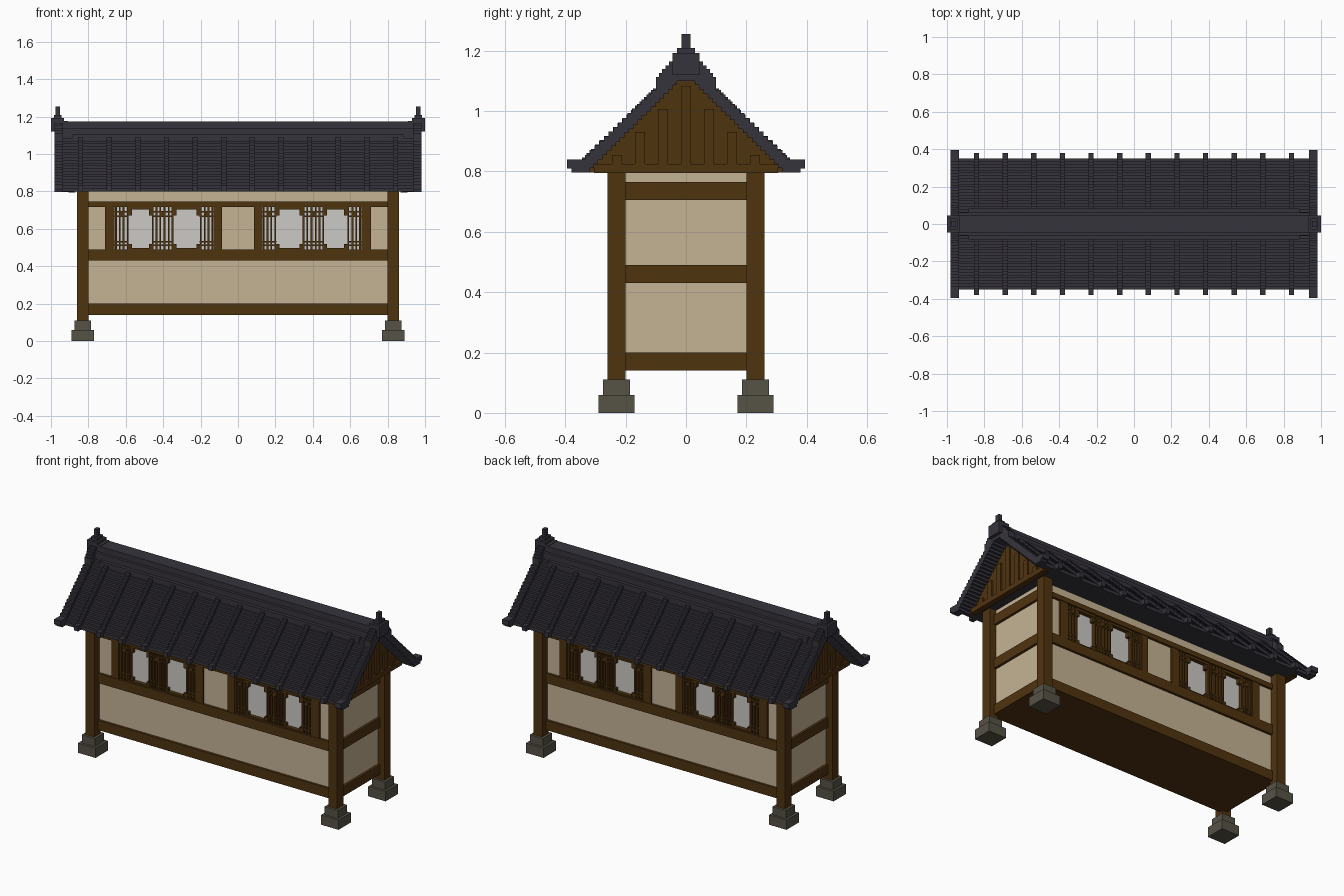
import bpy, bmesh

if "Cube" in bpy.data.objects:
    bpy.data.objects.remove(bpy.data.objects["Cube"])


def material(name, r, g, b):
    m = bpy.data.materials.new(name)
    m.diffuse_color = (r, g, b, 1)
    m.use_nodes = True
    m.node_tree.nodes["Principled BSDF"].inputs["Base Color"].default_value = m.diffuse_color
    return m


TILE = material("dark roof tile", .037, .034, .045)
WOOD = material("brown timber", .078, .033, .0048)
PLASTER = material("cream plaster", .56, .45, .30)
STONE = material("grey stone", .094, .085, .062)
PAPER = material("white paper", .60, .585, .56)


def finish(name, bm, mat):
    bmesh.ops.recalc_face_normals(bm, faces=bm.faces)
    me = bpy.data.meshes.new(name)
    bm.to_mesh(me)
    bm.free()
    me.materials.append(mat)
    ob = bpy.data.objects.new(name, me)
    bpy.context.collection.objects.link(ob)
    return ob


def boxes(name, mat, items, mx=False, my=False):
    """Boxes (x0, x1, y0, y1, z0, z1), optionally repeated across x and y."""
    bm = bmesh.new()
    for x0, x1, y0, y1, z0, z1 in items:
        for sx in ((1, -1) if mx else (1,)):
            for sy in ((1, -1) if my else (1,)):
                vs = bmesh.ops.create_cube(bm, size=1)["verts"]
                for v in vs:
                    v.co.x = sx * ((x0 + x1) / 2 + v.co.x * (x1 - x0))
                    v.co.y = sy * ((y0 + y1) / 2 + v.co.y * (y1 - y0))
                    v.co.z = (z0 + z1) / 2 + v.co.z * (z1 - z0)
    return finish(name, bm, mat)


def prisms(name, mat, profile, spans, my=False):
    """Extrude a (y, z) profile over each x span."""
    bm = bmesh.new()
    for x0, x1 in spans:
        for sy in ((1, -1) if my else (1,)):
            a = [bm.verts.new((x0, sy * y, z)) for y, z in profile]
            b = [bm.verts.new((x1, sy * y, z)) for y, z in profile]
            bm.faces.new(a)
            bm.faces.new(b[::-1])
            for i in range(len(a)):
                j = (i + 1) % len(a)
                bm.faces.new((a[i], a[j], b[j], b[i]))
    return finish(name, bm, mat)


def stairs(y0, z0, y1, z1, n):
    """Stepped line: rise, then tread, n times."""
    pts = [(y0, z0)]
    for i in range(n):
        y, z = y0 + (y1 - y0) * i / n, z0 + (z1 - z0) * (i + 1) / n
        pts += [(y, z), (y0 + (y1 - y0) * (i + 1) / n, z)]
    return pts


def mirrored(half):
    return half + [(-y, z) for y, z in reversed(half) if y > 1e-6]


# Footing stones and corner posts
boxes("footing_stones", STONE, [(.77, .89, .17, .29, 0, .06),
                                (.785, .875, .185, .275, .06, .11)], True, True)
boxes("corner_posts", WOOD, [(.80, .86, .20, .26, .11, .80)], True, True)

# Plaster walls: core, long panels, end panels
boxes("wall_core", PLASTER, [(-.81, .81, -.188, .188, .15, .80)])
boxes("long_wall_panels", PLASTER, [
    (-.81, .81, .18, .21, .15, .48), (-.81, .81, .18, .21, .73, .80),
    (-.81, -.70, .18, .21, .48, .73), (.70, .81, .18, .21, .48, .73),
    (-.09, .09, .18, .21, .48, .73)], my=True)
boxes("end_wall_panels", PLASTER, [(.80, .815, -.205, .205, .15, .80)], mx=True)
boxes("floor", WOOD, [(-.82, .82, -.22, .22, .14, .152)])

# Horizontal beams and window uprights
boxes("long_beams", WOOD, [(-.81, .81, .19, .225, a, b) for a, b in
                           ((.14, .20), (.43, .49), (.717, .747))], my=True)
boxes("end_beams", WOOD, [(.80, .83, -.21, .21, a, b) for a, b in
                          ((.14, .20), (.43, .49), (.705, .765))], mx=True)
boxes("window_uprights", WOOD, [(.085, .13, .18, .222, .48, .725),
                                (.66, .71, .18, .222, .48, .725)], True, True)

# Windows: paper sheets behind a lattice grouped around two clear panes
boxes("window_paper", PAPER, [(.13, .66, .187, .194, .49, .717)], True, True)
bars = []
for x in (.137, .158, .178, .199, .350, .371, .393, .415, .436, .456, .590, .612, .632, .652):
    bars.append((x - .0045, x + .0045, .19, .217, .49, .717))
for x0, x1 in ((.13, .205), (.345, .46), (.585, .66)):
    for z in (.512, .532, .668, .692):
        bars.append((x0, x1, .19, .214, z - .004, z + .004))
for x0, x1 in ((.20, .35), (.455, .59)):
    bars.append((x0, x1, .19, .217, .703, .717))
    bars.append((x0, x1, .19, .217, .49, .499))
    for a, b in ((x0, x0 + .022), (x1 - .022, x1)):
        bars += [(a, b, .19, .214, .672, .705), (a, b, .19, .214, .498, .518)]
# small square knots at the top of each lattice group
for x in (.168, .404, .622):
    bars.append((x - .011, x + .011, .19, .220, .669, .691))
boxes("window_lattice", WOOD, bars, True, True)

# Main roof: solid stepped body, open stepped shell over the gable ends
outer = [(.35, .80)] + stairs(.35, .805, .05, 1.10, 20)[1:] + [(.045, 1.10), (.045, 1.175)]
prisms("roof_body", TILE, mirrored(outer), [(-.885, .885)])
inner = stairs(.32, .797, 0, 1.115, 22)
shell = [(-y, z) for y, z in reversed(outer)]
shell = outer + shell + [(-y, z) for y, z in inner] + inner[::-1][1:]
prisms("roof_verges", TILE, shell, [(-.98, -.885), (.885, .98)])

# Raised tile rolls running down the slope
roll = [(.38, .80), (.38, .832)] + stairs(.345, .832, .08, 1.09, 18) + [(.07, 1.06), (.33, .80)]
centres = [s * (.0765 + .153 * i) for i in range(6) for s in (1, -1)]
prisms("tile_rolls", TILE, roll, [(c - .014, c + .014) for c in centres], True)
end_roll = [(.38, .797), (.38, .81), (.395, .81), (.395, .84)] \
    + stairs(.335, .84, .10, 1.07, 15) + [(.10, 1.113)] \
    + stairs(.09, 1.113, .045, 1.165, 4) + [(.045, 1.09), (.318, .812), (.318, .797)]
prisms("verge_rolls", TILE, end_roll, [(-.98, -.935), (.935, .98)], True)

# Ridge courses and end finials
boxes("ridge", TILE, [(-.98, .98, -.083, .083, 1.065, 1.105),
                      (-.98, .98, -.062, .062, 1.10, 1.14)][1:])
boxes("ridge_base", TILE, [(-.885, .885, -.083, .083, 1.065, 1.105)])
boxes("ridge_finials", TILE, [(.91, 1.0, -.045, .045, 1.12, 1.178),
                              (.93, 1.0, -.045, .045, 1.17, 1.193),
                              (.943, .985, -.03, .03, 1.19, 1.21),
                              (.953, .975, -.015, .015, 1.21, 1.255)], True)

# Timber gables with battens and a tie beam
prisms("gable_boards", WOOD, mirrored(inner), [(.88, .892), (-.892, -.88)])
boxes("gable_battens", WOOD, [(.885, .902, k * .0763 - .016, k * .0763 + .016, .82,
                               1.10 - abs(k) * .0763 - .016) for k in range(-3, 4)], True)
boxes("gable_tie_beams", WOOD, [(.87, .906, -.305, .305, .795, .825)], True)
